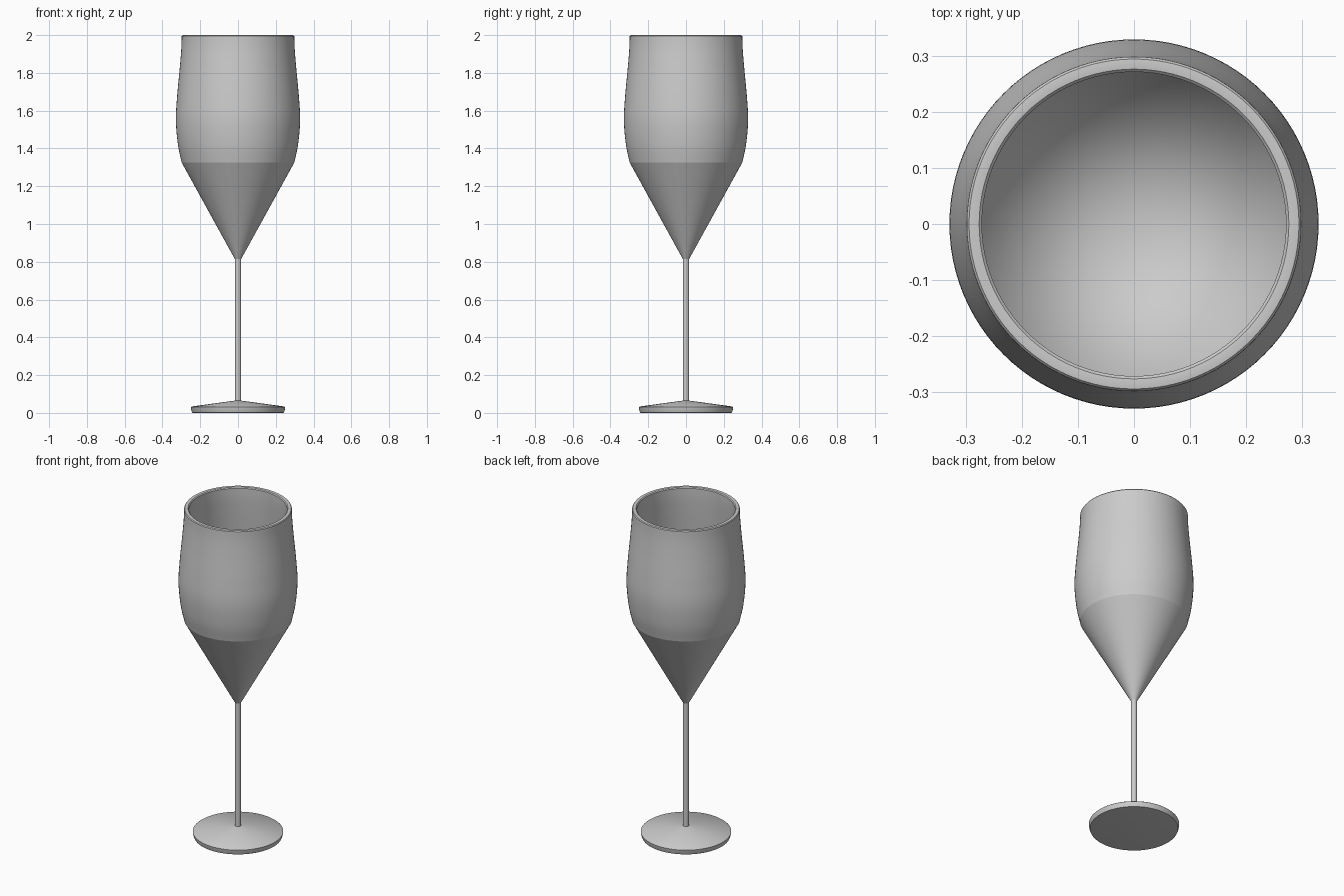
import bpy, math
from mathutils import Vector

if "Cube" in bpy.data.objects:
    bpy.data.objects.remove(bpy.data.objects["Cube"])

SEGMENTS = 96


def lathe(name, profile, smooth_angle):
    """Revolve (radius, height) points around z; zero radius makes a pole."""
    verts, faces, rings = [], [], []
    for r, z in profile:
        count = 1 if r == 0 else SEGMENTS
        rings.append([len(verts) + i for i in range(count)])
        for i in range(count):
            a = 2 * math.pi * i / SEGMENTS
            verts.append((r * math.cos(a), r * math.sin(a), z))
    for low, high in zip(rings, rings[1:]):
        for i in range(SEGMENTS):
            j = (i + 1) % SEGMENTS
            quad = [low[i % len(low)], low[j % len(low)],
                    high[j % len(high)], high[i % len(high)]]
            faces.append(list(dict.fromkeys(quad)))
    mesh = bpy.data.meshes.new(name)
    mesh.from_pydata(verts, [], faces)
    obj = bpy.data.objects.new(name, mesh)
    bpy.context.collection.objects.link(obj)
    bpy.ops.object.select_all(action='DESELECT')
    obj.select_set(True)
    bpy.context.view_layer.objects.active = obj
    bpy.ops.object.shade_smooth_by_angle(angle=math.radians(smooth_angle))
    return obj


def smooth_path(points, steps=5):
    """Catmull-Rom curve through the points."""
    p = [Vector(q) for q in points]
    p = [2 * p[0] - p[1]] + p + [2 * p[-1] - p[-2]]
    out = []
    for a, b, c, d in zip(p, p[1:], p[2:], p[3:]):
        for s in range(steps):
            t = s / steps
            q = 0.5 * (2 * b + (c - a) * t + (2 * a - 5 * b + 4 * c - d) * t * t
                       + (3 * b - a - 3 * c + d) * t ** 3)
            out.append(tuple(q))
    return out + [tuple(p[-2])]


# Foot: flat underside, rounded edge, shallow cone on top
lathe("foot", [(0, 0.005), (0.235, 0.005), (0.243, 0.006), (0.247, 0.012),
               (0.25, 0.03), (0.245, 0.034), (0.017, 0.065)], 40)

# Stem
lathe("stem", [(0.017, 0.065), (0.017, 0.815)], 30)

# Bowl: conical bottom, bulged wall, rounded lip, matching inner wall
wall = smooth_path([(0.298, 1.325), (0.318, 1.42), (0.329, 1.55), (0.322, 1.68),
                    (0.308, 1.83), (0.30, 1.93), (0.298, 1.994)])
lip = [(0.294, 1.999), (0.285, 2.0), (0.276, 1.999)]
inner = [(r - 0.027, z) for r, z in reversed(wall)]
lathe("bowl", [(0.017, 0.815)] + wall + lip + inner + [(0, 0.865)], 14)

# Drop the foot underside to the ground
for v in bpy.data.objects["foot"].data.vertices:
    if v.co.z < 0.01:
        v.co.z -= 0.005
